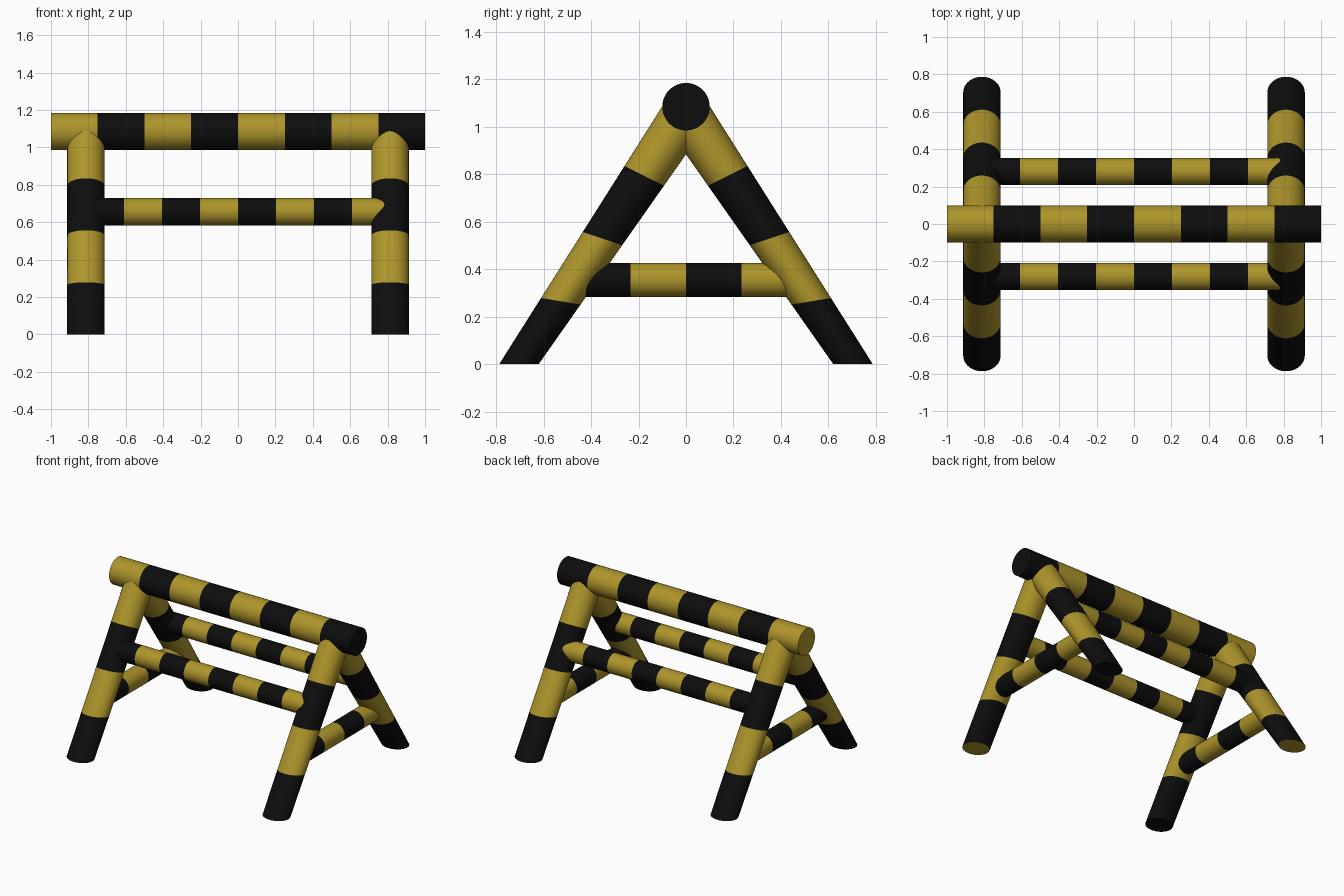
import bpy, bmesh, math
from mathutils import Vector

if "Cube" in bpy.data.objects:
    bpy.data.objects.remove(bpy.data.objects["Cube"])

SIDES = 48


def material(name, rgb):
    m = bpy.data.materials.new(name)
    m.diffuse_color = (*rgb, 1.0)
    m.use_nodes = True
    m.node_tree.nodes["Principled BSDF"].inputs["Base Color"].default_value = m.diffuse_color
    return m


MATS = [material("black", (0.004, 0.004, 0.004)),
        material("mustard_yellow", (0.42, 0.30, 0.024))]


def striped_pole(name, start, end, radius, bands, first, flat_start=False, start_cap=None):
    """Round pole cut into equal bands that alternate between the two colours."""
    a, b = Vector(start), Vector(end)
    axis = (b - a).normalized()
    u = Vector((0, 0, 1)) if abs(axis.z) < 0.01 else Vector((1, 0, 0))
    v = axis.cross(u).normalized()
    bm = bmesh.new()
    rings = []
    for i in range(bands + 1):
        t = i / bands
        ring = []
        for k in range(SIDES):
            ang = 2 * math.pi * k / SIDES
            off = radius * (math.cos(ang) * u + math.sin(ang) * v)
            if flat_start:          # foot squashed level, easing to square at the top
                off.z *= t
            ring.append(bm.verts.new(a.lerp(b, t) + off))
        rings.append(ring)
    for i in range(bands):
        for k in range(SIDES):
            n = (k + 1) % SIDES
            f = bm.faces.new((rings[i][k], rings[i][n], rings[i + 1][n], rings[i + 1][k]))
            f.material_index = (first + i) % 2
    cap = bm.faces.new(rings[0][::-1])
    cap.material_index = first if start_cap is None else start_cap
    cap = bm.faces.new(rings[-1])
    cap.material_index = (first + bands - 1) % 2
    bmesh.ops.recalc_face_normals(bm, faces=bm.faces[:])

    mesh = bpy.data.meshes.new(name)
    bm.to_mesh(mesh)
    bm.free()
    for m in MATS:
        mesh.materials.append(m)
    ob = bpy.data.objects.new(name, mesh)
    bpy.context.collection.objects.link(ob)
    bpy.context.view_layer.objects.active = ob
    bpy.ops.object.select_all(action='DESELECT')
    ob.select_set(True)
    bpy.ops.object.shade_smooth_by_angle(angle=math.radians(30))
    return ob


# Top beam
striped_pole("top_beam", (-1, 0, 1.085), (1, 0, 1.085), 0.1, 8, 1)

# Four splayed legs; two diagonally opposite feet have yellow soles
for sx, x_name in ((-1, "left"), (1, "right")):
    for sy, y_name in ((-1, "front"), (1, "back")):
        striped_pole(f"{y_name}_{x_name}_leg",
                     (sx * 0.813, sy * 0.704, 0), (sx * 0.813, 0, 1.058),
                     0.1, 4, 0, flat_start=True, start_cap=1 if sx * sy < 0 else 0)

# Long rails between the two leg pairs
for sy, y_name in ((-1, "front"), (1, "back")):
    striped_pole(f"{y_name}_rail", (-0.813, sy * 0.281, 0.656),
                 (0.813, sy * 0.281, 0.656), 0.073, 8, 0)

# Short cross bars inside each leg pair
for sx, x_name in ((-1, "left"), (1, "right")):
    striped_pole(f"{x_name}_cross_bar", (sx * 0.813, -0.468, 0.354),
                 (sx * 0.813, 0.468, 0.354), 0.072, 4, 0)
